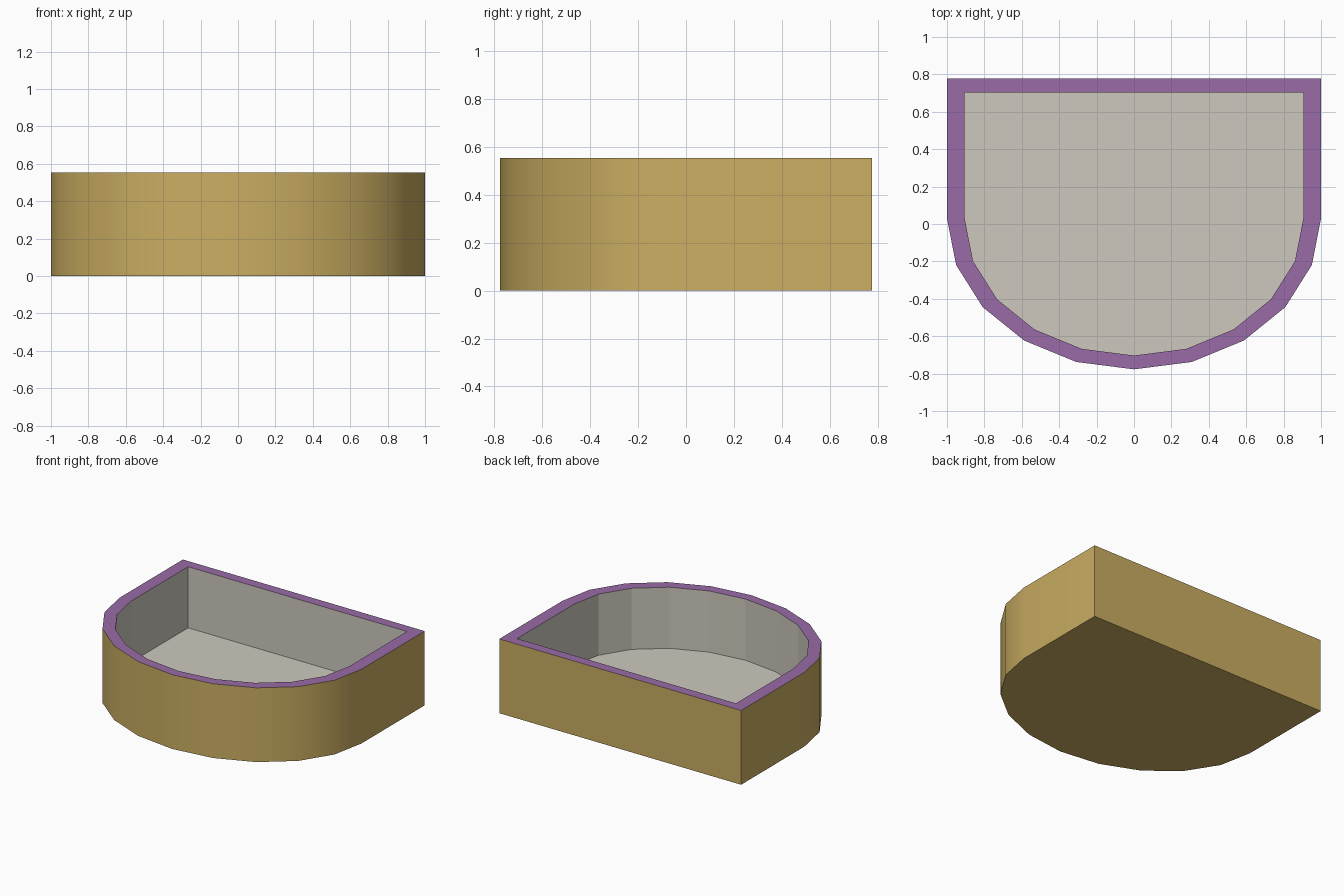
import bpy, bmesh, math

if "Cube" in bpy.data.objects:
    bpy.data.objects.remove(bpy.data.objects["Cube"])

HEIGHT, FLOOR, INNER = 0.555, 0.098, 0.905


def lin(c):
    return c / 12.92 if c <= 0.04045 else ((c + 0.055) / 1.055) ** 2.4


def material(name, rgb):
    m = bpy.data.materials.new(name)
    m.diffuse_color = (*[lin(c / 255) for c in rgb], 1)
    m.use_nodes = True
    m.node_tree.nodes["Principled BSDF"].inputs["Base Color"].default_value = m.diffuse_color
    return m


# D-shaped outline: straight back, half-ellipse front in ten segments
outline = [(1.0, 0.777), (-1.0, 0.777)]
for i in range(11):
    a = math.pi + math.pi * i / 10
    outline.append((math.cos(a), 0.03 + 0.807 * math.sin(a)))

bm = bmesh.new()


def ring(scale, z):
    return [bm.verts.new((x * scale, y * scale, z)) for x, y in outline]


def bridge(a, b, mat, smooth=False):
    n = len(a)
    for i in range(n):
        j = (i + 1) % n
        f = bm.faces.new((a[i], a[j], b[j], b[i]))
        f.material_index = mat
        f.smooth = smooth


base, top = ring(1, 0), ring(1, HEIGHT)
rim, floor = ring(INNER, HEIGHT), ring(INNER, FLOOR)

bridge(base, top, 0, True)      # outer wall
bridge(top, rim, 1)             # rim
bridge(rim, floor, 2)           # inner wall
bm.faces.new(floor).material_index = 2
bm.faces.new(base[::-1]).material_index = 0
bmesh.ops.recalc_face_normals(bm, faces=bm.faces[:])

# keep corners crisp
for e in bm.edges:
    e.smooth = e.calc_face_angle(0) < math.radians(30)

mesh = bpy.data.meshes.new("basin")
bm.to_mesh(mesh)
bm.free()
mesh.materials.append(material("tan outside", (203, 174, 98)))
mesh.materials.append(material("purple rim", (152, 107, 166)))
mesh.materials.append(material("pale grey inside", (205, 201, 189)))
obj = bpy.data.objects.new("basin", mesh)
bpy.context.collection.objects.link(obj)
